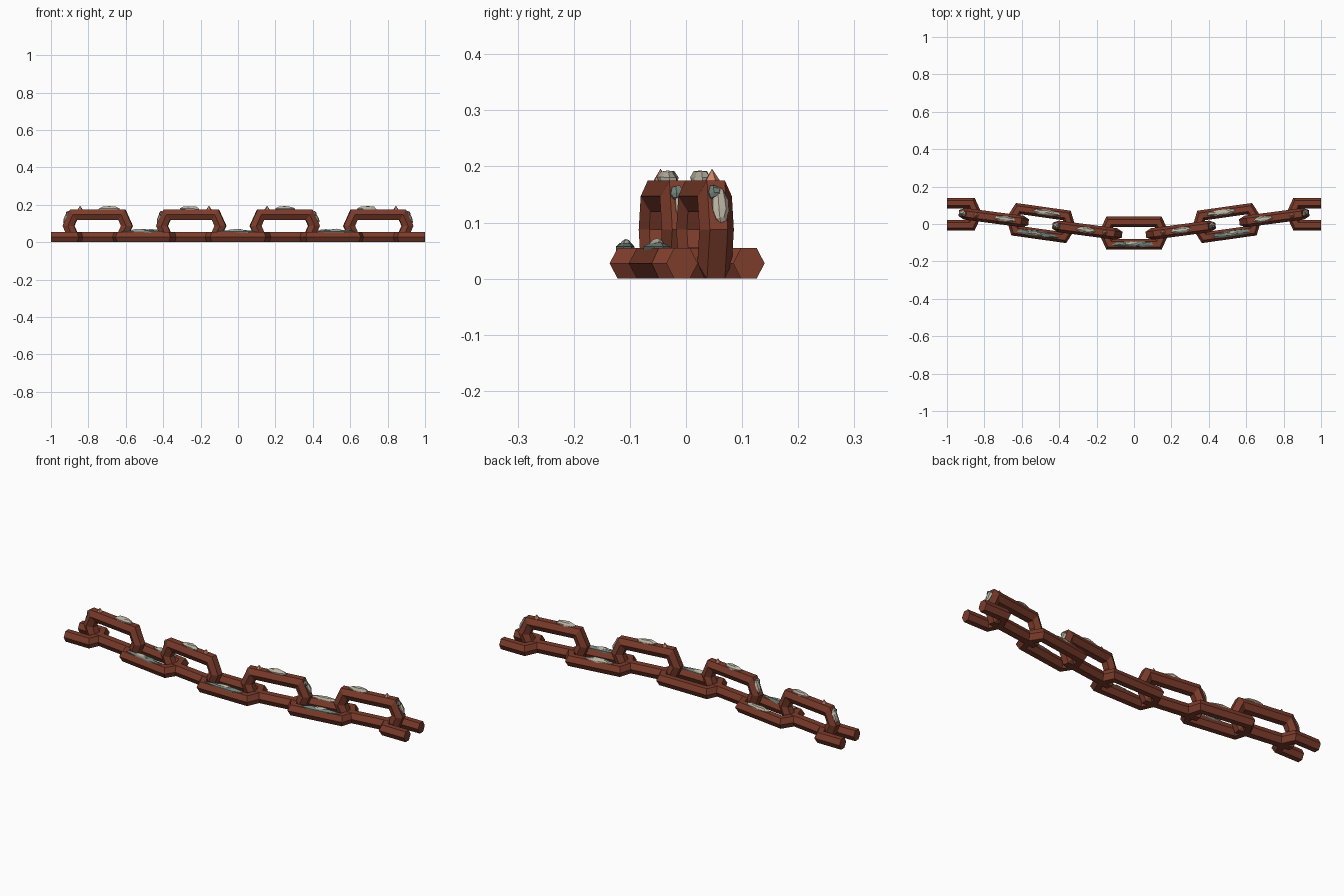
import bpy, bmesh, math, random
from mathutils import Matrix, Vector

random.seed(4)
cube = bpy.data.objects.get("Cube")
if cube:
    bpy.data.objects.remove(cube, do_unlink=True)


def material(name, rgb):
    m = bpy.data.materials.new(name)
    m.use_nodes = True
    m.diffuse_color = (*rgb, 1)
    m.node_tree.nodes["Principled BSDF"].inputs["Base Color"].default_value = (*rgb, 1)
    return m


RUST = material("rust", (0.2, 0.045, 0.024))
PALE = material("pale_crust", (0.5, 0.46, 0.37))
GREY = material("grey_green_crust", (0.17, 0.22, 0.19))
PINK = material("salmon_shell", (0.6, 0.22, 0.14))


def finish(bm, name, mat, matrix):
    bm.transform(matrix)
    bmesh.ops.recalc_face_normals(bm, faces=bm.faces)
    mesh = bpy.data.meshes.new(name)
    bm.to_mesh(mesh)
    bm.free()
    mesh.materials.append(mat)
    bpy.context.collection.objects.link(bpy.data.objects.new(name, mesh))


# Link outline: outer and inner elongated hexagons
HALF = 0.0875
CORNER, TIP = 0.148, 0.188
IN_HALF, IN_CORNER, IN_TIP = 0.0315, 0.113, 0.127
# Bar sections: (fraction from outer to inner outline, sideways offset)
POINTED = [(0, 0), (.25, .0275), (.75, .0275), (1, 0), (.75, -.0275), (.25, -.0275)]
FLAT = [(0, -.016), (0, .016), (.5, .031), (1, .016), (1, -.016), (.5, -.031)]


def link(name, section, matrix, half=False):
    left = [((-CORNER, HALF), (-IN_CORNER, IN_HALF)), ((-TIP, 0), (-IN_TIP, 0)),
            ((-CORNER, -HALF), (-IN_CORNER, -IN_HALF))]
    if half:
        path = [((0, HALF), (0, IN_HALF))] + left + [((0, -HALF), (0, -IN_HALF))]
    else:
        path = left + [((-o[0], -o[1]), (-i[0], -i[1])) for o, i in left]
    bm = bmesh.new()
    rings = []
    for outer, inner in path:
        o, i = Vector((*outer, 0)), Vector((*inner, 0))
        rings.append([bm.verts.new(o.lerp(i, u) + Vector((0, 0, w))) for u, w in section])
    n = len(section)
    for k in range(len(rings) - (1 if half else 0)):
        a, b = rings[k], rings[(k + 1) % len(rings)]
        for j in range(n):
            bm.faces.new((a[j], a[(j + 1) % n], b[(j + 1) % n], b[j]))
    if half:
        bm.faces.new(rings[0])
        bm.faces.new(rings[-1])
    finish(bm, name, RUST, matrix)


def crust(name, mat, matrix, pos, size, tilt=0):
    # Lumpy faceted mound half sunk into the bar
    bm = bmesh.new()
    bmesh.ops.create_uvsphere(bm, u_segments=7, v_segments=5, radius=1)
    for v in bm.verts:
        v.co *= random.uniform(0.85, 1.1)
    local = Matrix.Translation(pos) @ Matrix.Rotation(tilt, 4, 'Y') @ Matrix.Diagonal((*size, 1))
    finish(bm, name, mat, matrix @ local)


def spike(name, matrix, pos):
    # Small pyramid shell
    bm = bmesh.new()
    bmesh.ops.create_cone(bm, cap_ends=True, segments=5, radius1=0.02, radius2=0, depth=0.03)
    finish(bm, name, PINK, matrix @ Matrix.Translation(pos))


def place(s, x, y, z, degrees):
    return (Matrix.Diagonal((s, 1, 1, 1)) @ Matrix.Translation((x, y, z))
            @ Matrix.Rotation(math.radians(degrees), 4, 'Z'))


UPRIGHT = Matrix.Rotation(math.pi / 2, 4, 'X')
BAR = 0.0595
TOP = 0.026

# Centre link, lying flat
m = place(1, 0, -0.0485, 0.0275, 0)
link("centre_link", POINTED, m)
crust("centre_crust", GREY, m, (0, -BAR, TOP), (.12, .018, .012))
crust("centre_crust_pale", PALE, m, (-.01, -BAR, TOP), (.06, .014, .018))

for s, side in ((1, "left"), (-1, "right")):
    # Standing links
    for tag, x, y, bump, shell in (("inner", .25, -.033, 0.005, -.095),
                                   ("outer", .75, .034, -.06, .095)):
        m = place(s, x, y, HALF, 7.5)
        link(f"{side}_{tag}_standing_link", FLAT, m @ UPRIGHT)
        crust(f"{side}_{tag}_top_crust", PALE, m, (bump, 0, HALF), (.058, .018, .019))
        spike(f"{side}_{tag}_shell", m, (shell, 0, HALF + .006))
        crust(f"{side}_{tag}_end_crust", PALE, m, (.17, .004, .043),
              (.012, .016, .034), math.radians(-24))
        crust(f"{side}_{tag}_end_crust_grey", GREY, m, (.16, -.004, .066),
              (.012, .013, .014), math.radians(-24))

    # Flat tilted link
    m = place(s, .497, .005, 0.0275, 8)
    link(f"{side}_flat_link", POINTED, m)
    crust(f"{side}_front_crust", GREY, m, (.01, -BAR, TOP), (.118, .018, .013))
    crust(f"{side}_front_crust_pale", PALE, m, (.02, -BAR, TOP), (.055, .014, .018))
    crust(f"{side}_back_crust", PALE, m, (-.02, BAR, TOP), (.085, .017, .016))

    # Cut half link at the chain end
    link(f"{side}_end_half_link", POINTED, place(s, 1, .0525, 0.0275, 0), half=True)
